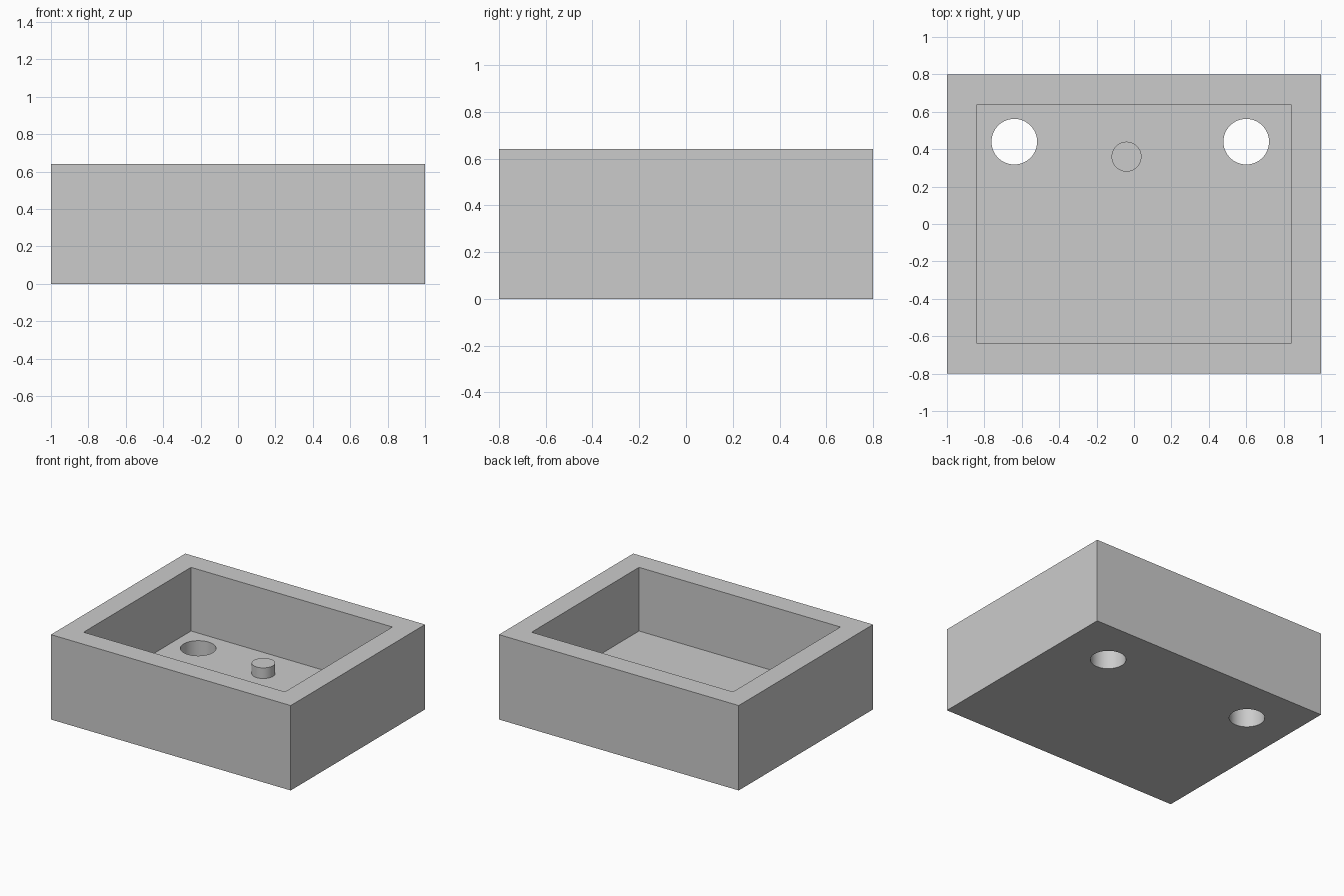
import bpy
import bmesh
from mathutils import Matrix, Vector

cube = bpy.data.objects.get("Cube")
if cube:
    bpy.data.objects.remove(cube, do_unlink=True)

GREY = (0.6, 0.6, 0.6, 1.0)
FLOOR = 0.16
HEIGHT = 0.64

grey = bpy.data.materials.new("plain grey")
grey.use_nodes = True
grey.diffuse_color = GREY
grey.node_tree.nodes["Principled BSDF"].inputs["Base Color"].default_value = GREY


def add_object(name, bm):
    mesh = bpy.data.meshes.new(name)
    bm.to_mesh(mesh)
    bm.free()
    mesh.materials.append(grey)
    obj = bpy.data.objects.new(name, mesh)
    bpy.context.collection.objects.link(obj)
    return obj


def box(name, size_x, size_y, bottom, top):
    bm = bmesh.new()
    centre = Matrix.Translation((0, 0, (bottom + top) / 2))
    scale = Matrix.Diagonal(Vector((size_x, size_y, top - bottom, 1)))
    bmesh.ops.create_cube(bm, size=1, matrix=centre @ scale)
    return add_object(name, bm)


def cylinder(name, x, y, radius, bottom, top):
    bm = bmesh.new()
    bmesh.ops.create_cone(bm, cap_ends=True, segments=64, radius1=radius, radius2=radius,
                          depth=top - bottom,
                          matrix=Matrix.Translation((x, y, (bottom + top) / 2)))
    return add_object(name, bm)


def smooth(obj):
    bpy.ops.object.select_all(action="DESELECT")
    obj.select_set(True)
    bpy.context.view_layer.objects.active = obj
    bpy.ops.object.shade_smooth_by_angle()


# Open tray with thick walls
tray = box("tray", 2, 1.6, 0, HEIGHT)
cutters = [box("cavity_cutter", 1.68, 1.28, FLOOR, HEIGHT + 0.2)]

# Two round holes through the floor
for side, x in (("right", -0.64), ("left", 0.6)):
    cutters.append(cylinder(side + "_hole_cutter", x, 0.44, 0.122, -0.2, FLOOR + 0.1))

for cutter in cutters:
    cut = tray.modifiers.new(cutter.name, "BOOLEAN")
    cut.operation = "DIFFERENCE"
    cut.solver = "EXACT"
    cut.object = cutter
    bpy.context.view_layer.objects.active = tray
    bpy.ops.object.modifier_apply(modifier=cut.name)
    bpy.data.objects.remove(cutter, do_unlink=True)
smooth(tray)

# Short locating post on the floor
post = cylinder("post", -0.04, 0.36, 0.08, FLOOR, FLOOR + 0.08)
smooth(post)
